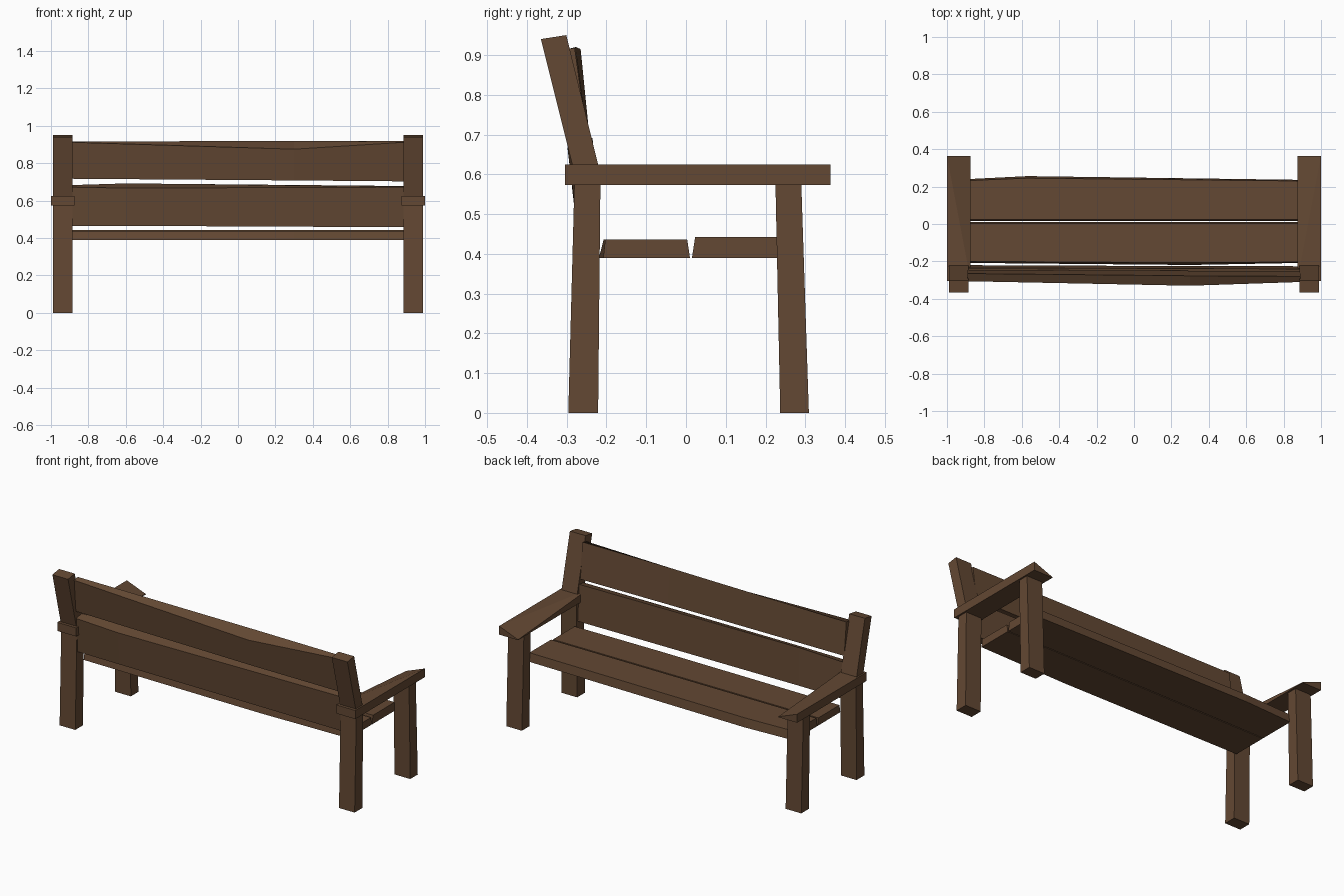
import bpy, bmesh

if "Cube" in bpy.data.objects:
    bpy.data.objects.remove(bpy.data.objects["Cube"])

wood = bpy.data.materials.new("dark_wood")
wood.diffuse_color = (0.125, 0.065, 0.033, 1)
wood.use_nodes = True
wood.node_tree.nodes["Principled BSDF"].inputs["Base Color"].default_value = wood.diffuse_color


def loft(name, sections):
    """Skin a series of matching cross-sections and cap both ends."""
    bm = bmesh.new()
    rings = [[bm.verts.new(p) for p in s] for s in sections]
    n = len(rings[0])
    for a, b in zip(rings, rings[1:]):
        for i in range(n):
            j = (i + 1) % n
            bm.faces.new((a[i], a[j], b[j], b[i]))
    bm.faces.new(rings[0])
    bm.faces.new(rings[-1])
    bmesh.ops.remove_doubles(bm, verts=bm.verts, dist=0.0005)
    bmesh.ops.recalc_face_normals(bm, faces=bm.faces)
    me = bpy.data.meshes.new(name)
    bm.to_mesh(me)
    bm.free()
    me.materials.append(wood)
    ob = bpy.data.objects.new(name, me)
    bpy.context.collection.objects.link(ob)
    return ob


def post(name, side, levels):
    """Square post through levels of (y0, z0, y1, z1)."""
    a, b = 0.885 * side, 0.99 * side
    return loft(name, [[(a, y0, z0), (b, y0, z0), (b, y1, z1), (a, y1, z1)]
                       for y0, z0, y1, z1 in levels])


def plank(name, stations):
    """Rough-hewn board: four (y, z) corners at each x station."""
    return loft(name, [[(x, y, z) for y, z in pts] for x, pts in stations])


for side, label in ((-1, "left"), (1, "right")):
    # legs, and leaning back posts
    post("front_leg_" + label, side,
         [(0.237, 0, 0.309, 0), (0.225, 0.575, 0.29, 0.575)])
    post("back_post_" + label, side,
         [(-0.296, 0, -0.221, 0), (-0.28, 0.6, -0.215, 0.6),
          (-0.365, 0.94, -0.301, 0.95)])
    # armrest, inner front corner cut down to the underside
    i, o = 0.873 * side, 1.0 * side
    lo, hi = 0.573, 0.625
    arm = loft("armrest_" + label, [
        [(i, -0.304, lo), (o, -0.304, lo), (o, -0.304, hi), (i, -0.304, hi)],
        [(i, 0.363, lo), (o, 0.363, lo), (o, 0.363, hi), (i, 0.363, lo + 0.003)]])
    # fold the top along the outer front / inner back diagonal
    bm = bmesh.new()
    bm.from_mesh(arm.data)
    bm.verts.ensure_lookup_table()
    bmesh.ops.connect_verts(bm, verts=[bm.verts[3], bm.verts[6]])
    bm.to_mesh(arm.data)
    bm.free()

E = 0.89
# seat boards
plank("seat_board_front", [
    (-E, [(0.015, 0.39), (0.24, 0.39), (0.232, 0.442), (0.023, 0.442)]),
    (-0.57, [(0.016, 0.39), (0.256, 0.39), (0.245, 0.442), (0.023, 0.442)]),
    (E, [(0.015, 0.39), (0.236, 0.39), (0.23, 0.442), (0.023, 0.442)])])
plank("seat_board_back", [
    (-E, [(-0.208, 0.39), (0.01, 0.39), (0.003, 0.436), (-0.2, 0.436)]),
    (0.3, [(-0.219, 0.39), (0.01, 0.39), (0.003, 0.436), (-0.207, 0.436)]),
    (E, [(-0.208, 0.39), (0.01, 0.39), (0.003, 0.436), (-0.203, 0.436)])])
# backrest boards
plank("backrest_board_lower", [
    (-E, [(-0.272, 0.465), (-0.22, 0.468), (-0.235, 0.683), (-0.285, 0.672)]),
    (-0.6, [(-0.275, 0.465), (-0.222, 0.468), (-0.235, 0.692), (-0.298, 0.667)]),
    (E, [(-0.272, 0.458), (-0.226, 0.46), (-0.24, 0.678), (-0.285, 0.672)])])
plank("backrest_board_upper", [
    (-E, [(-0.29, 0.717), (-0.245, 0.717), (-0.265, 0.915), (-0.306, 0.912)]),
    (0.3, [(-0.297, 0.708), (-0.25, 0.71), (-0.277, 0.92), (-0.33, 0.875)]),
    (E, [(-0.29, 0.703), (-0.25, 0.706), (-0.28, 0.918), (-0.31, 0.912)])])
